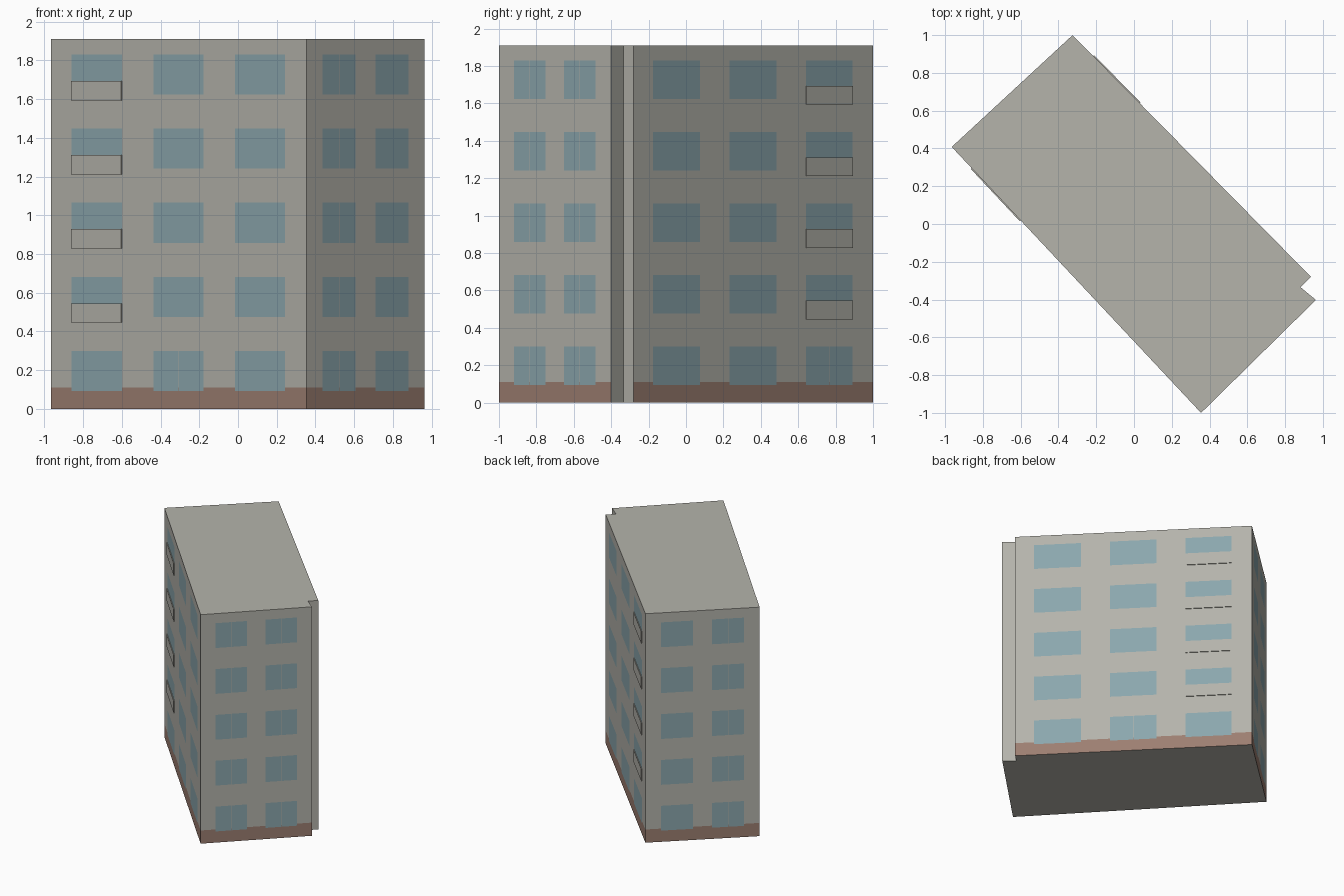
import bpy
import bmesh
from mathutils import Vector

cube = bpy.data.objects.get("Cube")
if cube:
    bpy.data.objects.remove(cube)


def make_material(name, rgb):
    mat = bpy.data.materials.new(name)
    mat.use_nodes = True
    mat.diffuse_color = (*rgb, 1)
    mat.node_tree.nodes["Principled BSDF"].inputs["Base Color"].default_value = (*rgb, 1)
    return mat


GREY = make_material("grey render", (0.46, 0.455, 0.41))
GLASS = make_material("blue grey glass", (0.26, 0.385, 0.42))
BROWN = make_material("brown plinth", (0.335, 0.21, 0.165))
MATERIALS = [GREY, GLASS, BROWN]

HEIGHT, PLINTH = 1.91, 0.11
FLOORS = range(5)
SILL, WINDOW_HEIGHT, STOREY = 0.093, 0.207, 0.3825
MULLION = 0.003
PARAPET_TOP, PARAPET_DROP, PARAPET_DEPTH = 0.07, 0.03, 0.006

# Footprint corners, counter-clockwise from the west corner
west, south = Vector((-0.965, 0.408)), Vector((0.355, -1.0))
east, notch = Vector((0.963, -0.402)), Vector((0.882, -0.335))
inner, north = Vector((0.937, -0.28)), Vector((-0.325, 1.0))
FOOTPRINT = [west, south, east, notch, inner, north]


def finish(name, bm):
    mesh = bpy.data.meshes.new(name)
    bm.to_mesh(mesh)
    bm.free()
    for mat in MATERIALS:
        mesh.materials.append(mat)
    obj = bpy.data.objects.new(name, mesh)
    bpy.context.collection.objects.link(obj)
    return obj


def sill(floor):
    return SILL + floor * STOREY


def build_wall(name, a, b, columns=(), plinth=True):
    """Flat wall cut along window edges. Column: start, end, floors with a split pane."""
    length = (b - a).length
    us, zs = {0, length}, {0, HEIGHT}
    if plinth:
        zs.add(PLINTH)
    for start, end, split in columns:
        mid = (start + end) / 2 * length
        us |= {start * length, end * length, mid - MULLION / 2, mid + MULLION / 2}
        for f in FLOORS:
            zs |= {sill(f), sill(f) + WINDOW_HEIGHT}

    def colour(u, z):
        for start, end, split in columns:
            if not start * length < u < end * length:
                continue
            in_gap = abs(u - (start + end) / 2 * length) < MULLION / 2
            for f in FLOORS:
                if sill(f) < z < sill(f) + WINDOW_HEIGHT and not (in_gap and f in split):
                    return 1
        return 2 if plinth and z < PLINTH else 0

    us, zs = sorted(us), sorted(zs)
    bm = bmesh.new()
    way = (b - a).normalized()
    grid = [[bm.verts.new((*(a + way * u), z)) for z in zs] for u in us]
    for i in range(len(us) - 1):
        for j in range(len(zs) - 1):
            face = bm.faces.new((grid[i][j], grid[i + 1][j],
                                 grid[i + 1][j + 1], grid[i][j + 1]))
            face.material_index = colour((us[i] + us[i + 1]) / 2, (zs[j] + zs[j + 1]) / 2)
    finish(name, bm)


def build_parapets(name, a, b, start, end):
    """Thin balcony panels hiding the lower part of the upper windows."""
    way = (b - a).normalized()
    out = Vector((way.y, -way.x)) * PARAPET_DEPTH
    p, q = a.lerp(b, start), a.lerp(b, end)
    for f in FLOORS[1:]:
        low, high = sill(f) - PARAPET_DROP, sill(f) + PARAPET_TOP
        bm = bmesh.new()
        base = [bm.verts.new((*c, low)) for c in (p, p + out, q + out, q)]
        bottom = bm.faces.new(base)
        top = bmesh.ops.extrude_face_region(bm, geom=[bottom])["geom"]
        bmesh.ops.translate(bm, vec=(0, 0, high - low),
                            verts=[v for v in top if isinstance(v, bmesh.types.BMVert)])
        bmesh.ops.recalc_face_normals(bm, faces=bm.faces[:])
        finish(f"{name}_{f}", bm)


def build_slab(name, z, flip):
    bm = bmesh.new()
    corners = [bm.verts.new((*c, z)) for c in FOOTPRINT]
    bm.faces.new(corners[::-1] if flip else corners)
    finish(name, bm)


# Long walls
left_col, mid_col, right_col = (0.08, 0.277), (0.4, 0.597), (0.719, 0.914)
build_wall("front_wall", west, south,
           [(*left_col, ()), (*mid_col, (0,)), (*right_col, ())])
build_wall("back_wall", inner, north,
           [(*left_col, ()), (*mid_col, (0,)), (*right_col, (0,))])

# End walls
end_a, end_b = (0.135, 0.415), (0.583, 0.865)
build_wall("right_end_wall", south, east, [(*end_a, FLOORS), (*end_b, FLOORS)])
build_wall("left_end_wall", north, west, [(*end_a, ()), (*end_b, FLOORS)])

# Notched corner
build_wall("notch_return", east, notch, plinth=False)
build_wall("notch_face", notch, inner, plinth=False)

# Balcony panels
build_parapets("front_balcony", west, south, *left_col)
build_parapets("back_balcony", inner, north, *right_col)

# Roof and underside
build_slab("roof", HEIGHT, False)
build_slab("underside", 0, True)
